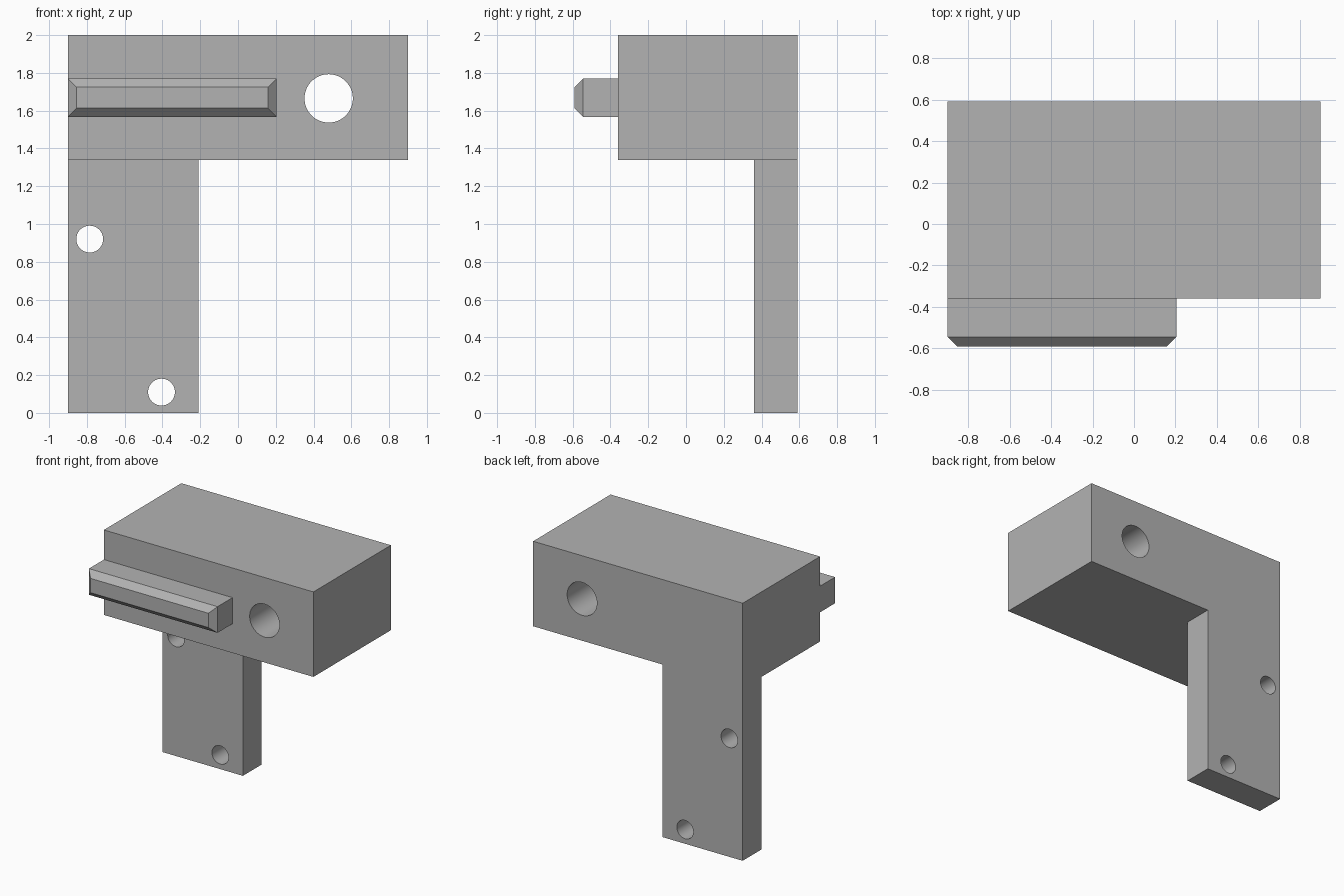
import bpy, bmesh, math
from mathutils import Matrix, Vector

if "Cube" in bpy.data.objects:
    bpy.data.objects.remove(bpy.data.objects["Cube"])

grey = bpy.data.materials.new("plain grey")
grey.use_nodes = True
colour = (0.45, 0.45, 0.45, 1)
grey.diffuse_color = colour
grey.node_tree.nodes["Principled BSDF"].inputs["Base Color"].default_value = colour


def make_object(name, bm):
    mesh = bpy.data.meshes.new(name)
    bm.to_mesh(mesh)
    bm.free()
    mesh.materials.append(grey)
    obj = bpy.data.objects.new(name, mesh)
    bpy.context.collection.objects.link(obj)
    return obj


def box_mesh(low, high):
    low, high = Vector(low), Vector(high)
    bm = bmesh.new()
    bmesh.ops.create_cube(bm, size=1)
    bmesh.ops.scale(bm, vec=high - low, verts=bm.verts)
    bmesh.ops.translate(bm, vec=(low + high) / 2, verts=bm.verts)
    return bm


def combine(target, tool, operation):
    # Apply a boolean, then discard the helper
    mod = target.modifiers.new(operation.lower(), "BOOLEAN")
    mod.operation = operation
    mod.solver = "EXACT"
    mod.object = tool
    bpy.context.view_layer.objects.active = target
    bpy.ops.object.modifier_apply(modifier=mod.name)
    bpy.data.objects.remove(tool)
    bpy.context.view_layer.update()


# Thick upper block and thin leg joined into one bracket
bracket = make_object("bracket_body", box_mesh((-0.9, -0.36, 1.34), (0.9, 0.59, 2)))
leg = make_object("leg", box_mesh((-0.9, 0.36, 0), (-0.21, 0.59, 1.5)))
combine(bracket, leg, "UNION")

# Round through holes: block bore and two leg screw holes
for x, z, radius in ((0.48, 1.665, 0.128), (-0.785, 0.92, 0.071), (-0.405, 0.11, 0.071)):
    bm = bmesh.new()
    bmesh.ops.create_cone(bm, cap_ends=True, segments=64, radius1=radius, radius2=radius,
                          depth=3, matrix=Matrix.Translation((x, 0, z))
                          @ Matrix.Rotation(math.pi / 2, 4, "X"))
    cutter = make_object("hole_cutter", bm)
    cutter.hide_render = True
    combine(bracket, cutter, "DIFFERENCE")

# Front rail with its outer edges chamfered
bm = box_mesh((-0.9, -0.59, 1.567), (0.205, -0.36, 1.77))
front_edges = [e for e in bm.edges if all(v.co.y < -0.5 for v in e.verts)]
bmesh.ops.bevel(bm, geom=front_edges, offset=0.046, segments=1, affect="EDGES")
make_object("front_rail", bm)

# Smooth hole walls while keeping flat faces crisp
bracket.select_set(True)
bpy.context.view_layer.objects.active = bracket
bpy.ops.object.shade_smooth_by_angle(angle=math.radians(30))
